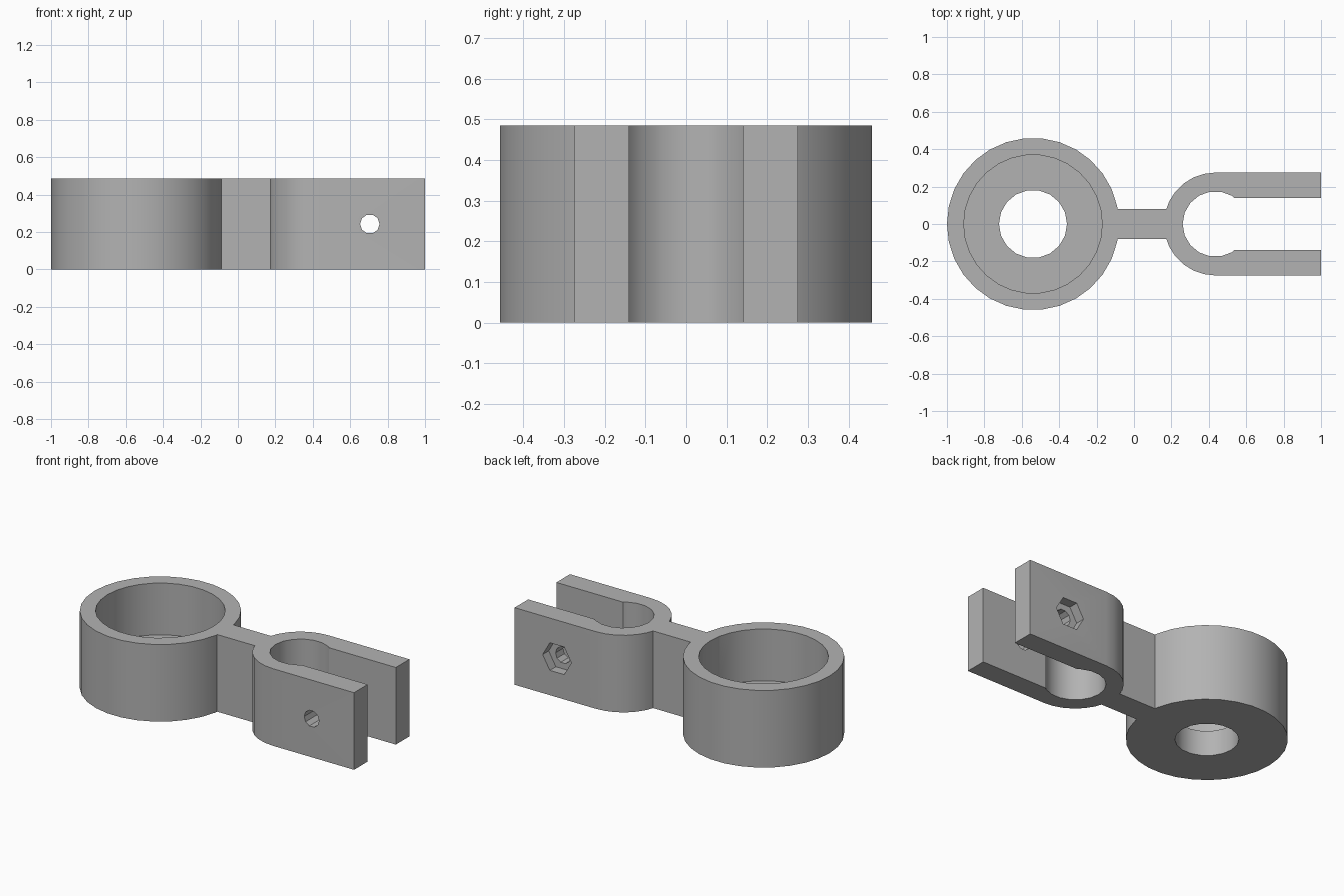
import bpy
import math
from math import pi, cos, sin
from mathutils import Matrix

if "Cube" in bpy.data.objects:
    bpy.data.objects.remove(bpy.data.objects["Cube"], do_unlink=True)

HEIGHT = 0.485
CUP_X, FORK_X, BOLT_X = -0.54, 0.435, 0.705
FORK_R, SLOT_R = 0.275, 0.175
MARGIN = 0.05

grey = bpy.data.materials.new("plain grey")
grey.use_nodes = True
grey.diffuse_color = (0.45, 0.45, 0.45, 1)
grey.node_tree.nodes["Principled BSDF"].inputs["Base Color"].default_value = grey.diffuse_color


def prism(name, outline, low, high):
    """Closed prism from a counter-clockwise outline."""
    n = len(outline)
    verts = [(x, y, z) for z in (low, high) for x, y in outline]
    sides = [(i, (i + 1) % n, n + (i + 1) % n, n + i) for i in range(n)]
    caps = [tuple(reversed(range(n))), tuple(range(n, 2 * n))]
    mesh = bpy.data.meshes.new(name)
    mesh.from_pydata(verts, [], sides + caps)
    mesh.materials.append(grey)
    obj = bpy.data.objects.new(name, mesh)
    bpy.context.collection.objects.link(obj)
    return obj


def circle(x, radius, sides):
    angles = [2 * pi * i / sides for i in range(sides)]
    return [(x + radius * cos(a), radius * sin(a)) for a in angles]


def rectangle(x0, x1, half):
    return [(x0, -half), (x1, -half), (x1, half), (x0, half)]


def crosswise(name, radius, sides, y0, y1):
    """Prism along y at the bolt position."""
    obj = prism(name, circle(0, radius, sides), -y1, -y0)
    obj.data.transform(Matrix.Translation((BOLT_X, 0, HEIGHT / 2)) @ Matrix.Rotation(pi / 2, 4, "X"))
    return obj


def combine(target, tool, operation):
    """Apply a boolean and discard the tool."""
    mod = target.modifiers.new("combine", "BOOLEAN")
    mod.operation, mod.object, mod.solver = operation, tool, "EXACT"
    bpy.context.view_layer.objects.active = target
    bpy.ops.object.modifier_apply(modifier=mod.name)
    bpy.data.objects.remove(tool, do_unlink=True)


# Solid cup, web and fork
body = prism("clamp_body", circle(CUP_X, 0.46, 30), 0, HEIGHT)
for part in (
    prism("web", rectangle(CUP_X, FORK_X, 0.08), 0, HEIGHT),
    prism("fork_round", circle(FORK_X, FORK_R, 28), 0, HEIGHT),
    prism("fork_arms", rectangle(FORK_X, 1, FORK_R), 0, HEIGHT),
):
    combine(body, part, "UNION")

# Cup recess and floor hole, fork slot, bolt hole and hexagonal nut pocket
top = HEIGHT + MARGIN
for cutter in (
    prism("cup_recess", circle(CUP_X, 0.37, 30), 0.16, top),
    prism("floor_hole", circle(CUP_X, 0.182, 18), -MARGIN, top),
    prism("slot_round", circle(FORK_X, SLOT_R, 18), -MARGIN, top),
    prism("slot_gap", rectangle(FORK_X, 1 + MARGIN, 0.14), -MARGIN, top),
    crosswise("bolt_hole", 0.052, 10, -0.4, 0.4),
    crosswise("nut_pocket", 0.1, 6, FORK_R - 0.06, 0.4),
):
    combine(body, cutter, "DIFFERENCE")

# Smooth round walls, sharp corners
bpy.ops.object.select_all(action="DESELECT")
body.select_set(True)
bpy.context.view_layer.objects.active = body
bpy.ops.object.shade_smooth_by_angle(angle=math.radians(25))
